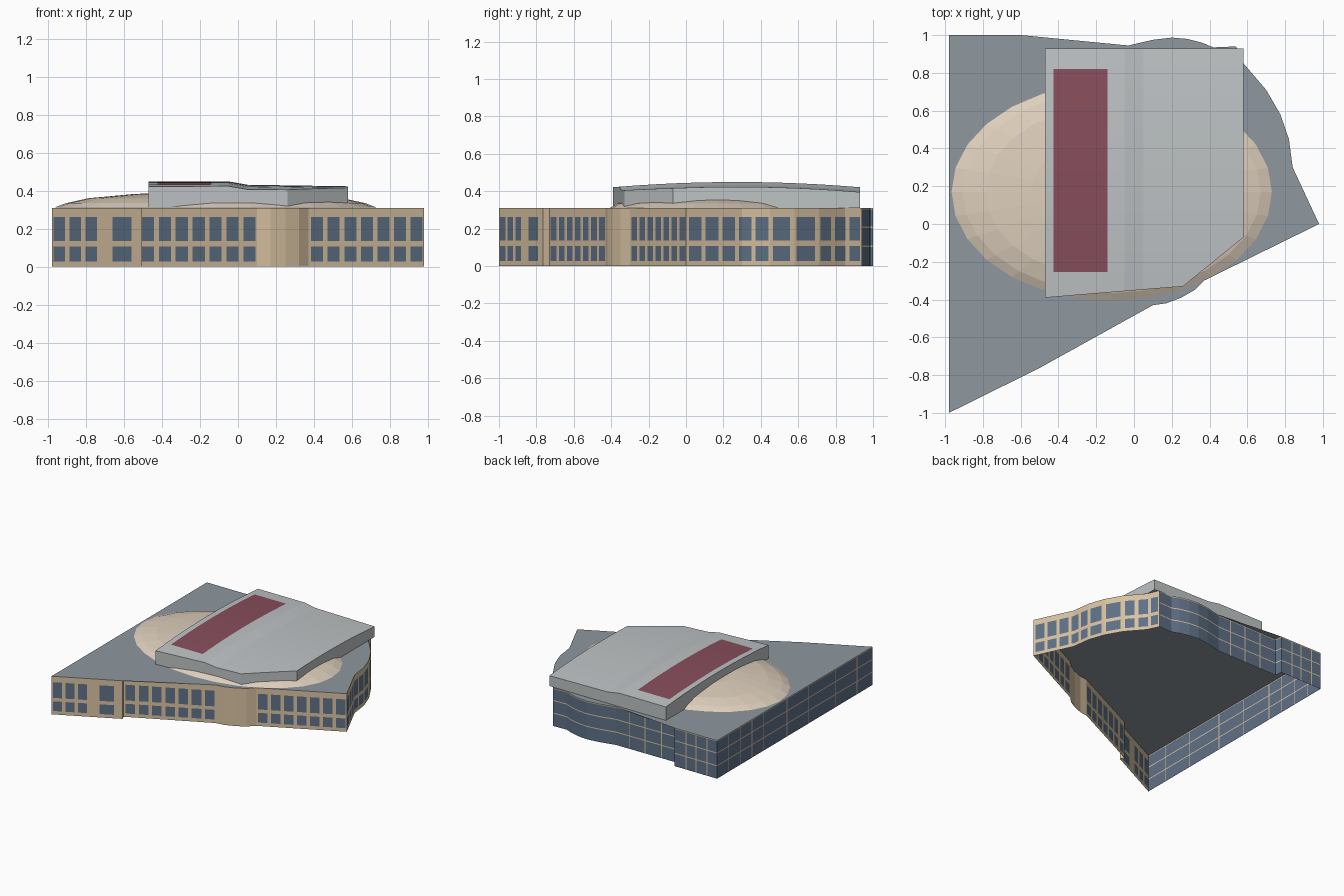
import bpy, bmesh, math
from mathutils import Vector

cube = bpy.data.objects.get("Cube")
if cube:
    bpy.data.objects.remove(cube, do_unlink=True)

ROOF_Z = 0.31


def material(name, rgb):
    """Flat material from an 8-bit display colour."""
    linear = [((c / 255 + 0.055) / 1.055) ** 2.4 for c in rgb] + [1.0]
    mat = bpy.data.materials.new(name)
    mat.use_nodes = True
    mat.diffuse_color = linear
    bsdf = mat.node_tree.nodes["Principled BSDF"]
    bsdf.inputs["Base Color"].default_value = linear
    return mat


stone = material("sand_stone", (216, 194, 162))
glass = material("blue_glass", (95, 113, 135))
deck = material("slate_grey", (142, 152, 160))
cream = material("pale_cream", (222, 207, 188))
metal = material("light_metal", (190, 195, 197))
red = material("dark_red", (136, 78, 92))


def finish(name, bm, mats):
    mesh = bpy.data.meshes.new(name)
    bm.to_mesh(mesh)
    bm.free()
    for mat in mats:
        mesh.materials.append(mat)
    obj = bpy.data.objects.new(name, mesh)
    bpy.context.collection.objects.link(obj)
    return obj


def bays(start, end, count, fill=0.72):
    """Evenly spaced window spans between start and end."""
    pitch = (end - start) / (count - 1 + fill)
    return [(start + i * pitch, start + (i + fill) * pitch) for i in range(count)]


def panes(edges, gap=0.008):
    """Glass spans between thin mullions."""
    return [(a + gap / 2, b - gap / 2) for a, b in zip(edges, edges[1:])]


def inside(value, spans):
    return any(a < value < b for a, b in spans)


def facade(name, path, axis, columns, bands):
    """Wall along a path; faces within a column and a band become glass."""
    cuts = [c for span in columns for c in span]
    points = []
    for a, b in zip(path, path[1:]):
        a, b = Vector(a), Vector(b)
        run = b[axis] - a[axis]
        ts = sorted((c - a[axis]) / run for c in cuts) if abs(run) > 1e-6 else []
        points += [a] + [a.lerp(b, t) for t in ts if 0.001 < t < 0.999]
    points.append(Vector(path[-1]))
    levels = sorted({0.0, ROOF_Z} | {z for band in bands for z in band})
    bm = bmesh.new()
    rows = [[bm.verts.new((p.x, p.y, z)) for p in points] for z in levels]
    for j in range(len(levels) - 1):
        for i in range(len(points) - 1):
            f = bm.faces.new((rows[j][i], rows[j][i + 1], rows[j + 1][i + 1], rows[j + 1][i]))
            mid = f.calc_center_median()
            f.material_index = int(inside(mid[axis], columns) and inside(mid.z, bands))
    return finish(name, bm, [stone, glass])


# Wall outlines, counter-clockwise
front_a = [(-0.98, -1.0), (-0.505, -0.765)]
front_jog = [(-0.505, -0.765), (-0.52, -0.73)]
front_b = [(-0.52, -0.73), (0.1, -0.43), (0.17, -0.42), (0.25, -0.39),
           (0.32, -0.35), (0.37, -0.3), (0.98, 0.0)]
east = [(0.98, 0.0), (0.84, 0.3), (0.82, 0.45), (0.775, 0.58), (0.7, 0.71),
        (0.58, 0.85), (0.54, 0.94)]
back_a = [(0.54, 0.94), (0.42, 0.935), (0.36, 0.96), (0.28, 0.98), (0.2, 0.987),
          (0.1, 0.975), (-0.03, 0.945), (-0.59, 0.94)]
back_jog = [(-0.59, 0.94), (-0.597, 1.0)]
back_b = [(-0.597, 1.0), (-0.98, 1.0)]
west = [(-0.98, 1.0), (-0.98, -1.0)]

# Stone walls with punched windows
window_rows = [(0.028, 0.107), (0.135, 0.262)]
facade("front_wall_west", front_a, 0, bays(-0.97, -0.66, 4) [:3] + [(-0.66, -0.56)], window_rows)
facade("front_wall_step", front_jog, 1, [], [])
facade("front_wall_east", front_b, 0, bays(-0.506, 0.092, 7) + bays(0.385, 0.972, 7), window_rows)
east_windows = bays(0.016, 0.44, 5, 0.76) + [(0.465, 0.555), (0.59, 0.69)] + bays(0.72, 0.93, 3)
facade("east_wall", east, 1, east_windows, window_rows)

# Glazed curtain walls with thin mullions
glass_rows = panes([-0.004, 0.105, 0.208, ROOF_Z - 0.004])
facade("back_wall_main", back_a, 0, panes([-0.6, -0.44, -0.29, -0.15, 0.55]), glass_rows)
facade("back_wall_step", back_jog, 1, [(0.93, 1.01)], glass_rows)
facade("back_wall_west", back_b, 0, panes([-0.985, -0.89, -0.79, -0.7, -0.59]), glass_rows)
west_mullions = [-1.01, -0.8, -0.52, -0.18, 0.1, 0.4, 0.55, 0.7, 0.85, 1.01]
facade("west_wall", west, 1, panes(west_mullions), glass_rows)

# Flat roof deck
outline = []
for path in (front_a, front_jog, front_b, east, back_a, back_jog, back_b, west):
    outline += path[:-1]
bm = bmesh.new()
bm.faces.new([bm.verts.new((x, y, ROOF_Z)) for x, y in outline])
bmesh.ops.triangulate(bm, faces=bm.faces[:])
finish("roof_deck", bm, [deck])

# Shallow faceted oval dome
bm = bmesh.new()
SIDES = 28
rings = []
for scale, z in [(1, ROOF_Z + 0.001), (0.93, 0.334), (0.79, 0.36), (0.5, 0.383), (0.2, 0.39)]:
    angles = [math.tau * i / SIDES for i in range(SIDES)]
    rings.append([bm.verts.new((-0.118 + 0.848 * scale * math.cos(a),
                                0.17 + 0.576 * scale * math.sin(a), z)) for a in angles])
for low, high in zip(rings, rings[1:]):
    for i in range(SIDES):
        k = (i + 1) % SIDES
        bm.faces.new((low[i], low[k], high[k], high[i]))
bm.faces.new(rings[-1])
dome = finish("oval_dome", bm, [cream])


# Arched upper roof block with clipped front corner and red panel
def roof_height(x, y):
    ease = min(max((x + 0.05) / 0.1, 0), 1)
    ridge = 0.449 - 0.018 * ease - 0.008 * max(x - 0.05, 0) / 0.53
    return ridge - 0.028 * ((y - 0.27) / 0.66) ** 2


xs = [-0.47, -0.425, -0.14, -0.05, 0, 0.05, 0.26, 0.58]
ys = [-0.39, -0.255] + [-0.255 + 1.075 * i / 10 for i in range(1, 11)] + [0.93]
bm = bmesh.new()
grid = [[bm.verts.new((x, y, 0)) for x in xs] for y in ys]
for lo, hi in zip(grid, grid[1:]):
    for i in range(len(xs) - 1):
        bm.faces.new((lo[i], lo[i + 1], hi[i + 1], hi[i]))
corners = [Vector((-0.47, -0.39, 0)), Vector((0.26, -0.33, 0)), Vector((0.58, -0.07, 0))]
for a, b in zip(corners, corners[1:]):
    d = b - a
    bmesh.ops.bisect_plane(bm, geom=bm.verts[:] + bm.edges[:] + bm.faces[:], dist=1e-5,
                           plane_co=a, plane_no=(d.y, -d.x, 0), clear_outer=True)
for v in bm.verts:
    v.co.z = roof_height(v.co.x, v.co.y)
for f in bm.faces:
    c = f.calc_center_median()
    f.material_index = int(-0.425 < c.x < -0.14 and -0.255 < c.y < 0.82)
rim = [e for e in bm.edges if e.is_boundary]
skirt = bmesh.ops.extrude_edge_only(bm, edges=rim)["geom"]
for v in skirt:
    if isinstance(v, bmesh.types.BMVert):
        v.co.z = ROOF_Z + 0.001
for f in skirt:
    if isinstance(f, bmesh.types.BMFace):
        f.material_index = 0
bmesh.ops.holes_fill(bm, edges=[e for e in bm.edges if e.is_boundary], sides=0)
bmesh.ops.recalc_face_normals(bm, faces=bm.faces[:])
finish("upper_roof", bm, [metal, red])
